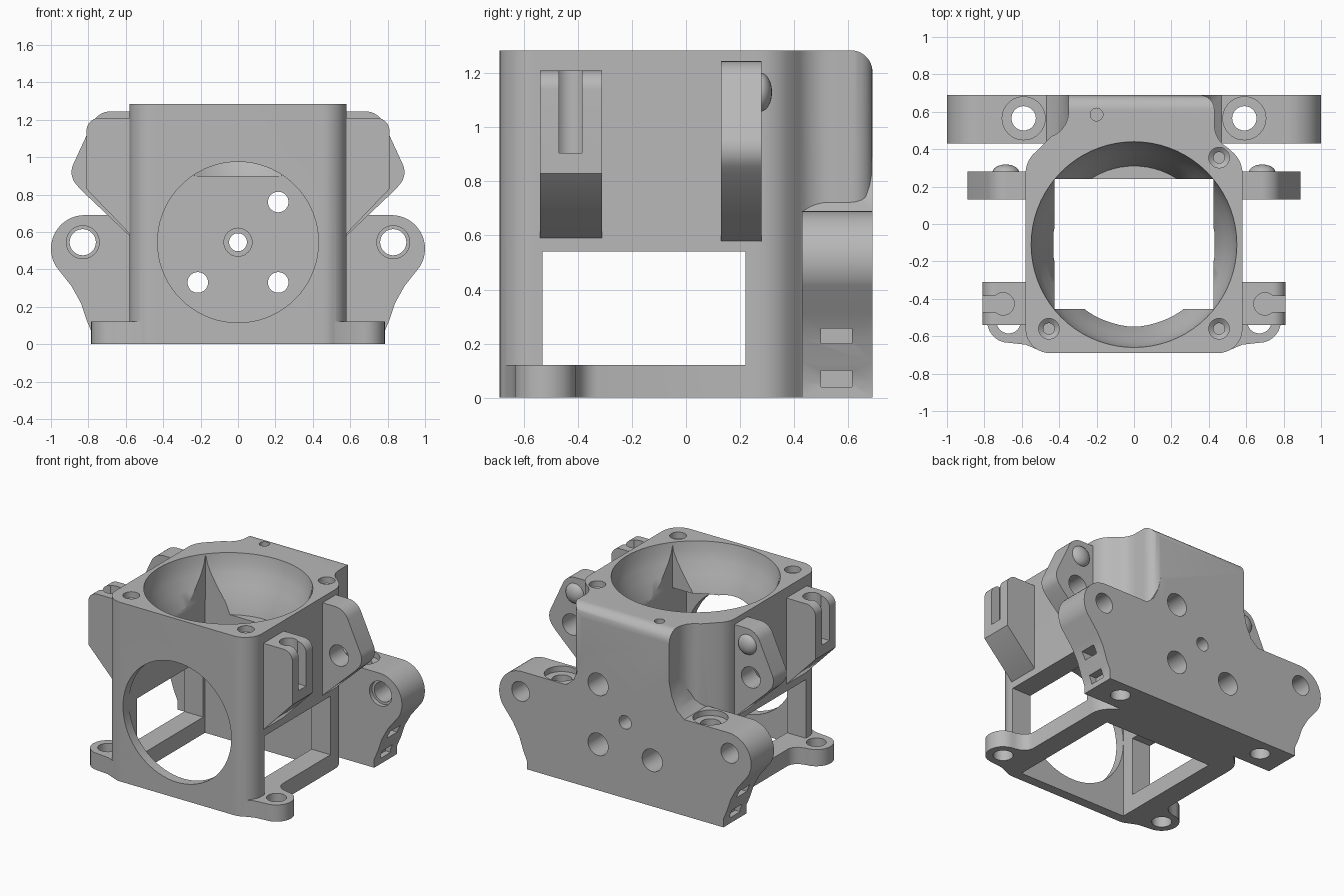
import bpy, bmesh
from math import cos, sin, pi, radians
from mathutils import Matrix

cube = bpy.data.objects.get("Cube")
if cube:
    bpy.data.objects.remove(cube, do_unlink=True)

gray = bpy.data.materials.new("plain gray")
gray.use_nodes = True
GRAY = (0.48, 0.48, 0.48, 1)
gray.diffuse_color = GRAY
gray.node_tree.nodes["Principled BSDF"].inputs["Base Color"].default_value = GRAY


def finish(name, bm):
    bmesh.ops.recalc_face_normals(bm, faces=bm.faces)
    mesh = bpy.data.meshes.new(name)
    bm.to_mesh(mesh)
    bm.free()
    mesh.materials.append(gray)
    ob = bpy.data.objects.new(name, mesh)
    bpy.context.collection.objects.link(ob)
    return ob


def prism(name, pts, axis, lo, hi):
    """Extrude a 2D outline along an axis."""
    place = {"x": lambda a, b, t: (t, a, b),
             "y": lambda a, b, t: (a, t, b),
             "z": lambda a, b, t: (a, b, t)}[axis]
    bm = bmesh.new()
    low, top = [[bm.verts.new(place(a, b, t)) for a, b in pts] for t in (lo, hi)]
    bm.faces.new(low)
    bm.faces.new(top)
    for i in range(len(pts)):
        j = (i + 1) % len(pts)
        bm.faces.new((low[i], low[j], top[j], top[i]))
    return finish(name, bm)


def arc(cx, cy, r, start, end, n=10):
    steps = [radians(start + (end - start) * i / n) for i in range(n + 1)]
    return [(cx + r * cos(a), cy + r * sin(a)) for a in steps]


def rod(axis, cx, cy, r, lo, hi, n=40):
    return prism("cutter", arc(cx, cy, r, 0, 360, n)[:-1], axis, lo, hi)


def box(x0, x1, y0, y1, z0, z1):
    return prism("cutter", [(x0, y0), (x1, y0), (x1, y1), (x0, y1)], "z", z0, z1)


def lathe(profile, cx, cy, n=72):
    """Closed solid from (radius, height) rings."""
    bm = bmesh.new()
    rings = [[bm.verts.new((x, y, z)) for x, y in arc(cx, cy, r, 0, 360, n)[:-1]]
             for r, z in profile]
    bm.faces.new(rings[0])
    bm.faces.new(rings[-1])
    for a, b in zip(rings, rings[1:]):
        for i in range(n):
            j = (i + 1) % n
            bm.faces.new((a[i], a[j], b[j], b[i]))
    return finish("cutter", bm)


def combine(target, tools, operation):
    """Apply each tool to the target, then remove the tool."""
    for tool in tools:
        mod = target.modifiers.new("cut", "BOOLEAN")
        mod.operation, mod.solver, mod.object = operation, "EXACT", tool
        graph = bpy.context.evaluated_depsgraph_get()
        mesh = bpy.data.meshes.new_from_object(target.evaluated_get(graph))
        target.modifiers.clear()
        target.data = mesh
        bpy.data.objects.remove(tool, do_unlink=True)


def smooth(ob):
    bpy.ops.object.select_all(action="DESELECT")
    ob.select_set(True)
    bpy.context.view_layer.objects.active = ob
    bpy.ops.object.shade_smooth_by_angle(angle=radians(32))


def flip(pts, s):
    return [(s * a, b) for a, b in pts]


# Main body: rounded square with a narrower rear neck
outline = (arc(-0.45, -0.56, 0.13, 180, 270) + arc(0.45, -0.56, 0.13, 270, 360)
           + [(0.58, 0.25)] + arc(0.43, 0.27, 0.15, 0, 45, 6)
           + arc(0.57, 0.53, 0.14, 240, 180, 6)
           + arc(0.35, 0.61, 0.08, 0, 90, 6)
           + [(-0.35, 0.69)] + arc(-0.49, 0.6, 0.14, 0, -70, 7)
           + arc(-0.43, 0.27, 0.15, 130, 180, 6))
housing = prism("housing", outline, "z", 0, 1.285)

# Rear mounting plate with rounded wings
half = (arc(0.82, 0.51, 0.18, 90, -32, 16)
        + [(0.89, 0.31), (0.84, 0.22), (0.81, 0.13), (0.78, 0.06), (0.78, 0)])
plate = prism("plate", half + flip(half[::-1], -1), "y", 0.43, 0.69)

# Flares joining the neck to the plate
flare = [(0.3, 0.6), (0.3, 0.92), (0.35, 0.92), (0.37, 0.83), (0.41, 0.74), (0.48, 0.68), (0.48, 0.6)]
unions = [plate] + [prism("flare", flip(flare, s), "y", 0.43, 0.69) for s in (1, -1)]

# Front feet
foot = ([(0.4, -0.69), (0.45, -0.69), (0.52, -0.67), (0.58, -0.645)]
        + arc(0.67, -0.52, 0.115, 270, 450, 14)
        + [(0.62, -0.39), (0.59, -0.36), (0.57, -0.3), (0.5, -0.3), (0.45, -0.5)])
unions += [prism("foot", flip(foot, s), "z", 0, 0.12) for s in (1, -1)]
combine(housing, unions, "UNION")

# Square cavity, round bowl mouth, front opening, side windows
cuts = [box(-0.43, 0.43, -0.62, 0.24, -0.1, 0.96),
        box(-0.425, 0.425, -0.455, 0.24, 0.9, 1.27),
        lathe([(0.42, 0.9), (0.44, 0.98), (0.485, 1.08), (0.52, 1.16),
               (0.54, 1.22), (0.55, 1.285), (0.55, 1.4)], 0, -0.11),
        rod("y", 0, 0.545, 0.43, -0.8, -0.5, 72),
        box(-0.7, 0.7, -0.53, 0.22, 0.12, 0.54)]

# Rounded top edge at the back
edge = [(0.8, 1.2)] + arc(0.61, 1.205, 0.08, 0, 90) + [(0.61, 1.4), (0.8, 1.4)]
cuts.append(prism("cutter", edge, "x", -0.7, 0.7))

# Screw holes in the top rim
for x, y in ((0.455, 0.355), (0.455, -0.56), (-0.455, -0.56)):
    cuts.append(lathe([(0.03, 1.0), (0.03, 1.22), (0.055, 1.24), (0.055, 1.4)], x, y, 28))
cuts.append(rod("z", -0.2, 0.585, 0.034, 1.1, 1.4, 24))

# Holes through the rear wall
for x, z in ((0.215, 0.76), (0.215, 0.33), (-0.215, 0.33)):
    cuts += [rod("y", x, z, 0.055, 0.1, 0.8), rod("y", x, z, 0.08, 0.45, 0.8)]
cuts += [rod("y", 0, 0.545, 0.048, 0.1, 0.8), rod("y", 0, 0.545, 0.075, 0.1, 0.34)]

# Wing holes, vertical bolt holes, nut slots, foot holes
for s in (1, -1):
    cuts += [rod("y", s * 0.83, 0.545, 0.07, 0.3, 0.8),
             rod("y", s * 0.83, 0.545, 0.088, 0.3, 0.46),
             rod("z", s * 0.59, 0.565, 0.065, -0.1, 0.8),
             rod("z", s * 0.59, 0.565, 0.115, 0.65, 0.85),
             rod("z", s * 0.67, -0.52, 0.065, -0.1, 0.2)]
    for z0, z1, inner in ((0.2, 0.255, 0.52), (0.04, 0.1, 0.74)):
        a, b = sorted((s * inner, s * 1.1))
        cuts.append(box(a, b, 0.5, 0.615, z0, z1))
combine(housing, cuts, "DIFFERENCE")
smooth(housing)

# Side brackets and ears, mirrored
bracket = [(0.53, 0.56), (0.56, 0.57), (0.81, 0.83)] + arc(0.74, 1.14, 0.07, 0, 90) + [(0.53, 1.21)]
ear = ([(0.53, 0.55), (0.565, 0.565), (0.84, 0.825)] + arc(0.79, 0.92, 0.1, -40, 25, 8)
       + arc(0.68, 1.135, 0.11, 25, 90, 8) + [(0.53, 1.245)])
for s, side in ((1, "left"), (-1, "right")):
    # Slotted clip bracket near the front
    clip = prism(side + "_slotted_bracket", flip(bracket, s), "y", -0.54, -0.31)
    a, b = sorted((s * 0.7, s * 0.9))
    combine(clip, [rod("z", s * 0.7, -0.427, 0.06, 0.905, 1.3, 28),
                   box(a, b, -0.47, -0.385, 0.905, 1.3)], "DIFFERENCE")
    smooth(clip)

    # Drilled ear near the back
    lug = prism(side + "_ear", flip(ear, s), "y", 0.13, 0.28)
    combine(lug, [rod("y", s * 0.71, 0.9, 0.075, 0, 0.4)], "DIFFERENCE")
    smooth(lug)

    # Round bump on the ear
    bm = bmesh.new()
    bmesh.ops.create_uvsphere(bm, u_segments=24, v_segments=14, radius=0.072)
    bmesh.ops.scale(bm, vec=(1, 0.6, 1), verts=bm.verts)
    bmesh.ops.transform(bm, matrix=Matrix.Translation((s * 0.685, 0.275, 1.13)), verts=bm.verts)
    smooth(finish(side + "_ear_bump", bm))
